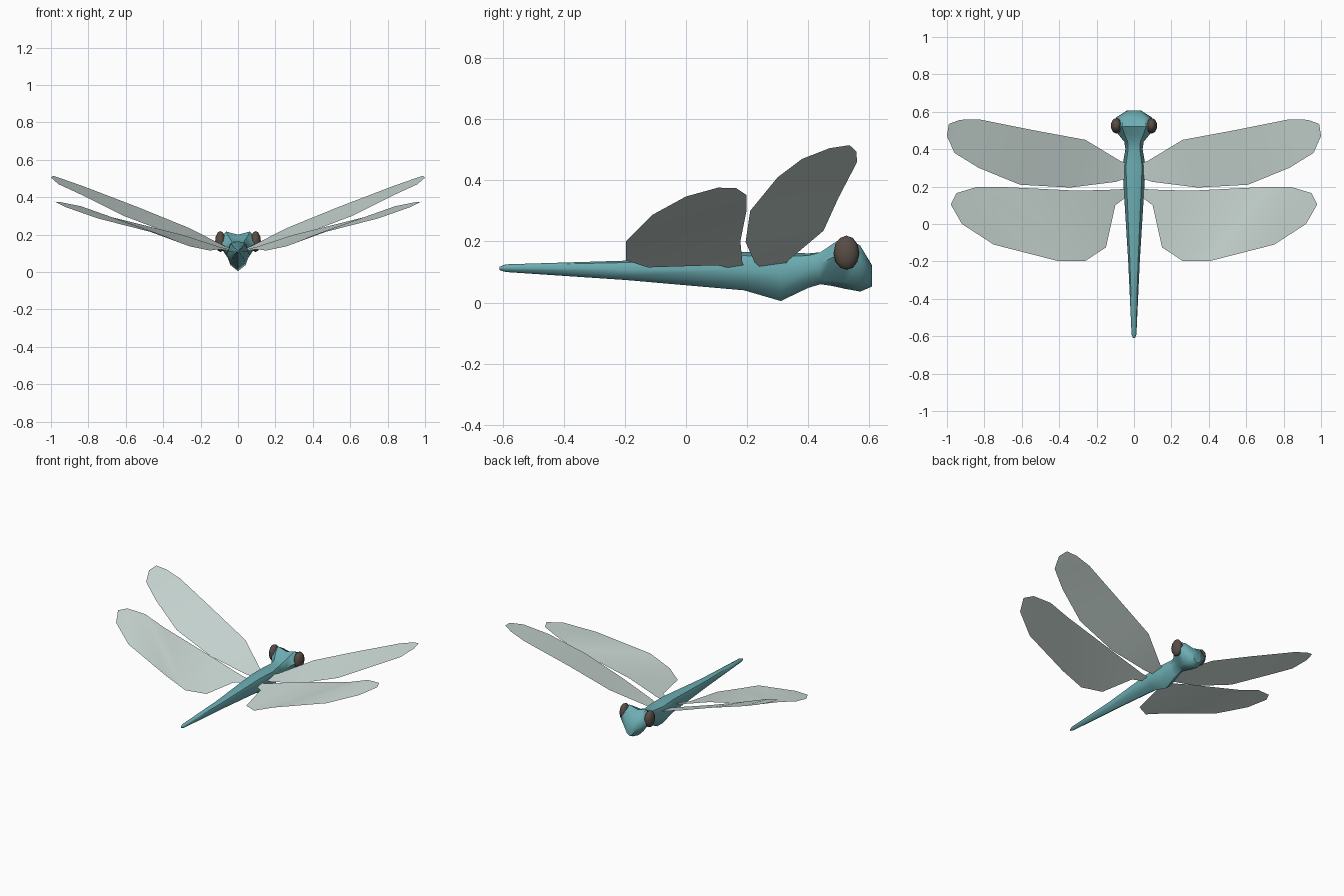
import bpy, bmesh, math

if "Cube" in bpy.data.objects:
    bpy.data.objects.remove(bpy.data.objects["Cube"])


def material(name, color):
    m = bpy.data.materials.new(name)
    m.diffuse_color = color
    m.use_nodes = True
    m.node_tree.nodes["Principled BSDF"].inputs["Base Color"].default_value = m.diffuse_color
    return m


TEAL = material("teal", (0.15, 0.42, 0.45, 1))
BROWN = material("brown", (0.10, 0.075, 0.06, 1))
GAUZE = material("gauze", (0.62, 0.72, 0.69, 0.8))


def make_object(name, verts, faces, mat, smooth=None):
    me = bpy.data.meshes.new(name)
    me.from_pydata(verts, [], faces)
    bm = bmesh.new()
    bm.from_mesh(me)
    if smooth is not None:
        bmesh.ops.recalc_face_normals(bm, faces=bm.faces)
    bm.to_mesh(me)
    bm.free()
    me.materials.append(mat)
    ob = bpy.data.objects.new(name, me)
    bpy.context.collection.objects.link(ob)
    if smooth is not None:
        bpy.ops.object.select_all(action='DESELECT')
        bpy.context.view_layer.objects.active = ob
        ob.select_set(True)
        bpy.ops.object.shade_smooth_by_angle(angle=math.radians(smooth))
    return ob


# Body: lofted rings, (y, bottom, top, half width, head shape blend)
stations = [
    (-0.61, 0.106, 0.117, 0.005, 0),
    (-0.59, 0.100, 0.125, 0.013, 0),
    (-0.20, 0.074, 0.137, 0.031, 0),
    (0.19, 0.040, 0.166, 0.055, 0),
    (0.31, 0.005, 0.166, 0.062, 0),
    (0.40, 0.048, 0.163, 0.046, 0.2),
    (0.44, 0.060, 0.170, 0.052, 0.5),
    (0.48, 0.054, 0.192, 0.085, 1),
    (0.52, 0.045, 0.217, 0.107, 1),
    (0.57, 0.036, 0.188, 0.095, 0.9),
    (0.608, 0.052, 0.125, 0.035, 0.3),
]
# Half cross-sections from belly to back, as (width, height) fractions
trunk = [(0, 0), (0.65, 0.2), (1, 0.55), (0.7, 0.9), (0, 1)]
head = [(0, 0), (0.42, 0.12), (1, 0.68), (0.6, 1), (0, 0.9)]

verts, n = [], 8
for y, b, t, w, k in stations:
    half = [(w * (p[0] + k * (q[0] - p[0])), b + (t - b) * (p[1] + k * (q[1] - p[1])))
            for p, q in zip(trunk, head)]
    ring = half + [(-x, z) for x, z in half[3:0:-1]]
    verts += [(x, y, z) for x, z in ring]
faces = [(r * n + i, r * n + (i + 1) % n, (r + 1) * n + (i + 1) % n, (r + 1) * n + i)
         for r in range(len(stations) - 1) for i in range(n)]
last = (len(stations) - 1) * n
faces += [tuple(range(n)), tuple(range(last, last + n))]
make_object("body", verts, faces, TEAL, 50)

# Wings: single thin sheets, leading edge and trailing edge from root to tip
fore_lead = [(0.02, 0.32, 0.12), (0.07, 0.335, 0.138), (0.26, 0.45, 0.235), (0.53, 0.50, 0.345),
             (0.83, 0.56, 0.46), (0.93, 0.557, 0.495), (0.99, 0.535, 0.515)]
fore_trail = [(0.02, 0.25, 0.11), (0.10, 0.225, 0.13), (0.34, 0.195, 0.198), (0.61, 0.21, 0.30),
              (0.83, 0.30, 0.41), (0.96, 0.38, 0.47), (1.0, 0.47, 0.505)]
hind_lead = [(0.02, 0.19, 0.115), (0.10, 0.184, 0.135), (0.30, 0.178, 0.20), (0.70, 0.198, 0.30),
             (0.84, 0.198, 0.352), (0.95, 0.165, 0.374), (0.98, 0.105, 0.376)]
hind_trail = [(0.02, 0.16, 0.11), (0.10, 0.10, 0.122), (0.15, -0.125, 0.115), (0.26, -0.197, 0.138),
              (0.41, -0.197, 0.20), (0.75, -0.11, 0.287), (0.92, 0.0, 0.347)]

for label, lead, trail in (("fore", fore_lead, fore_trail), ("hind", hind_lead, hind_trail)):
    m = len(lead)
    for side, s in (("right", 1), ("left", -1)):
        pts = [(x * s, y, z) for x, y, z in lead + trail]
        strips = [(i, m + i, m + i + 1, i + 1)[::s] for i in range(m - 1)]
        ob = make_object(f"{side}_{label}_wing", pts, strips, GAUZE)
        for p in ob.data.polygons:
            p.use_smooth = True

# Eyes: flattened low-poly spheres on the head sides
for side, s in (("right", 1), ("left", -1)):
    bpy.ops.mesh.primitive_uv_sphere_add(segments=10, ring_count=6, radius=1,
                                         location=(s * 0.094, 0.525, 0.163))
    eye = bpy.context.object
    eye.name = f"{side}_eye"
    eye.scale = (0.03, 0.042, 0.056)
    eye.data.materials.append(BROWN)
    bpy.ops.object.shade_smooth_by_angle(angle=math.radians(60))
